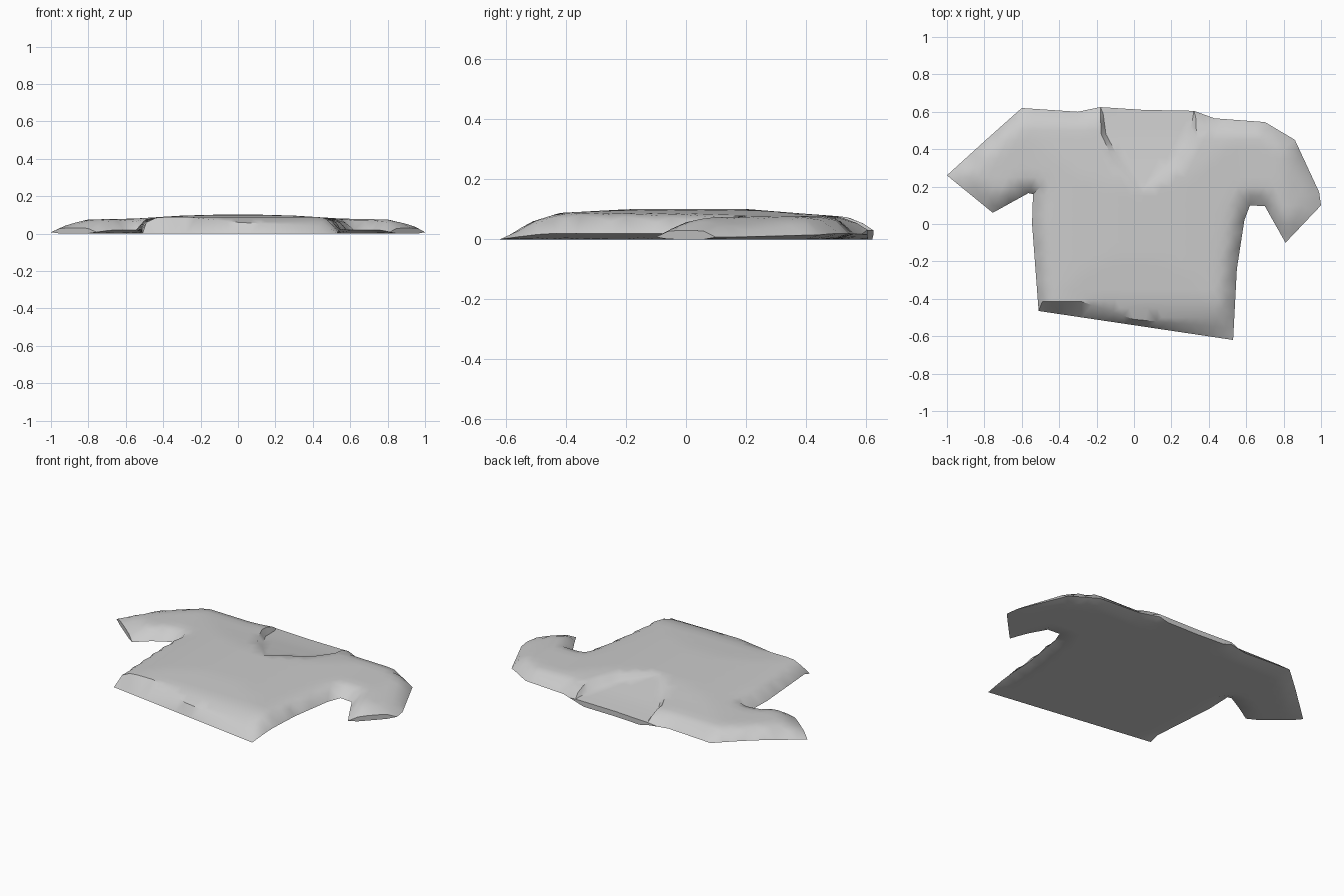
import bpy, bmesh, math
from mathutils import Vector
from mathutils.geometry import delaunay_2d_cdt, intersect_point_line

cube = bpy.data.objects.get("Cube")
if cube:
    bpy.data.objects.remove(cube)

cloth = bpy.data.materials.new("grey_cloth")
cloth.use_nodes = True
cloth.diffuse_color = (0.6, 0.6, 0.6, 1)
cloth.node_tree.nodes["Principled BSDF"].inputs["Base Color"].default_value = (0.6, 0.6, 0.6, 1)

# Outline of the garment, walked as separate runs so open edges are known
right_side = [(-.51, -.465), (-.545, 0), (-.54, .16), (-.565, .165), (-.755, .06)]
right_shoulder = [(-1, .26), (-.78, .46), (-.6, .62), (-.3, .6), (-.18, .625)]
left_shoulder = [(.32, .605), (.43, .565), (.7, .545), (.86, .45), (.99, .17), (1, .1)]
left_side = [(.81, -.1), (.7, .095), (.62, .1), (.59, .02), (.55, -.24), (.53, -.62)]
seams = [right_side, right_shoulder, left_shoulder, left_side]
cuffs = [[right_side[-1], right_shoulder[0]], [left_shoulder[-1], left_side[0]]]
back_neck = [right_shoulder[-1], (.05, .61), left_shoulder[0]]
hem = [left_side[-1], right_side[0]]
front_hem = [(-.49, -.415), (-.28, -.415), (0, -.51), (.49, -.555)]
collar_rim = [(-.18, .59), (-.175, .48), (-.11, .34), (.05, .165), (.27, .34), (.335, .46), (.33, .57)]
collar_floor = [(-.165, .59), (-.15, .48), (-.07, .33), (.05, .19), (.21, .33), (.29, .46), (.315, .57)]


def ramp(t, stops):
    """Linear interpolation through (position, height) stops."""
    if t <= stops[0][0]:
        return stops[0][1]
    for (a, u), (b, v) in zip(stops, stops[1:]):
        if t <= b:
            return u + (v - u) * (t - a) / (b - a)
    return stops[-1][1]


def split(path, step=.06):
    """Add even points along a path."""
    out = []
    for a, b in zip(path, path[1:]):
        a, b = Vector(a), Vector(b)
        n = max(1, round((b - a).length / step))
        out += [a.lerp(b, i / n) for i in range(n)]
    return out + [Vector(path[-1])]


def distance(p, paths):
    best = 9
    for path in paths:
        for a, b in zip(path, path[1:]):
            q, t = intersect_point_line(p, Vector(a), Vector(b))
            q = Vector(a).lerp(Vector(b), min(1, max(0, t)))
            best = min(best, (Vector(p) - q.to_2d()).length)
    return best


def inside(p, poly):
    hit = False
    for a, b in zip(poly, poly[1:] + poly[:1]):
        if (a[1] > p.y) != (b[1] > p.y):
            hit ^= p.x < a[0] + (b[0] - a[0]) * (p.y - a[1]) / (b[1] - a[1])
    return hit


SEAM, ROUND = .25, .11
across = [(0, .104), (.3, .096), (.55, .08), (.8, .075), (1, .028)]
along = [(-.62, 0), (-.51, .06), (-.42, .088), (-.18, .101), (.2, .101), (.4, .085), (.55, .074), (.63, .06)]
collar = collar_floor + back_neck[::-1]


def heights(p):
    """Top and bottom cloth heights at a point."""
    if distance(p, [hem]) < .002:
        return 0, 0
    h = min(ramp(abs(p.x), across), ramp(p.y, along), .03 + .5 * distance(p, cuffs))
    t = 1 - min(1, distance(p, seams) / ROUND)
    top = h * (SEAM + (1 - SEAM) * math.sqrt(max(0, 1 - t * t)))
    low = h * SEAM * max(0, 2 * t - 1)
    if inside(p, collar) or distance(p, [collar_floor, back_neck]) < .002:
        top = max(low, ramp(p.y, [(.19, .094), (.33, .07), (.48, .045), (.62, .03)]))
    return top, low


# Points and fixed edges for the cloth
points, edges = [], []


def add_path(path, closed=False):
    start = len(points)
    points.extend(path)
    n = len(path)
    edges.extend((start + i, start + (i + 1) % n) for i in range(n if closed else n - 1))


outline = []
for run in (right_side, cuffs[0], right_shoulder, back_neck, left_shoulder, cuffs[1], left_side, hem):
    outline += split(run)[:-1]
add_path(outline, True)
creases = [front_hem, collar_rim, collar_floor]
for crease in creases:
    add_path(split(crease))

STEP = .05
loop = [tuple(p) for p in outline]
for j in range(-13, 14):
    for i in range(-21, 22):
        p = Vector(((i + .5 * (j % 2)) * STEP, j * STEP))
        if (inside(p, loop) and distance(p, [loop + loop[:1]]) > .02
                and distance(p, creases) > .02 and p.y > ramp(p.x, front_hem)):
            points.append(p)

flat, _, tris, *_ = delaunay_2d_cdt(points, edges, [], 1, 1e-5)

# Front and back layers from the same cut, joined round the rim
bm = bmesh.new()
levels = [heights(p) for p in flat]
tops = [bm.verts.new((p.x, p.y, z[0])) for p, z in zip(flat, levels)]
lows = [bm.verts.new((p.x, p.y, z[1])) for p, z in zip(flat, levels)]
for tri in tris:
    bm.faces.new([tops[i] for i in tri])
    bm.faces.new([lows[i] for i in reversed(tri)])
bm.verts.index_update()
n = len(flat)
for e in [e for e in bm.edges if e.is_boundary and e.verts[0].index < n]:
    a, b = (v.index for v in e.verts)
    bm.faces.new((tops[a], tops[b], lows[b], lows[a]))
bmesh.ops.remove_doubles(bm, verts=bm.verts, dist=.0008)
bmesh.ops.recalc_face_normals(bm, faces=bm.faces)

mesh = bpy.data.meshes.new("shirt")
bm.to_mesh(mesh)
bm.free()
mesh.materials.append(cloth)
shirt = bpy.data.objects.new("shirt", mesh)
bpy.context.collection.objects.link(shirt)
bpy.context.view_layer.objects.active = shirt
shirt.select_set(True)
bpy.ops.object.shade_smooth_by_angle(angle=math.radians(40))
